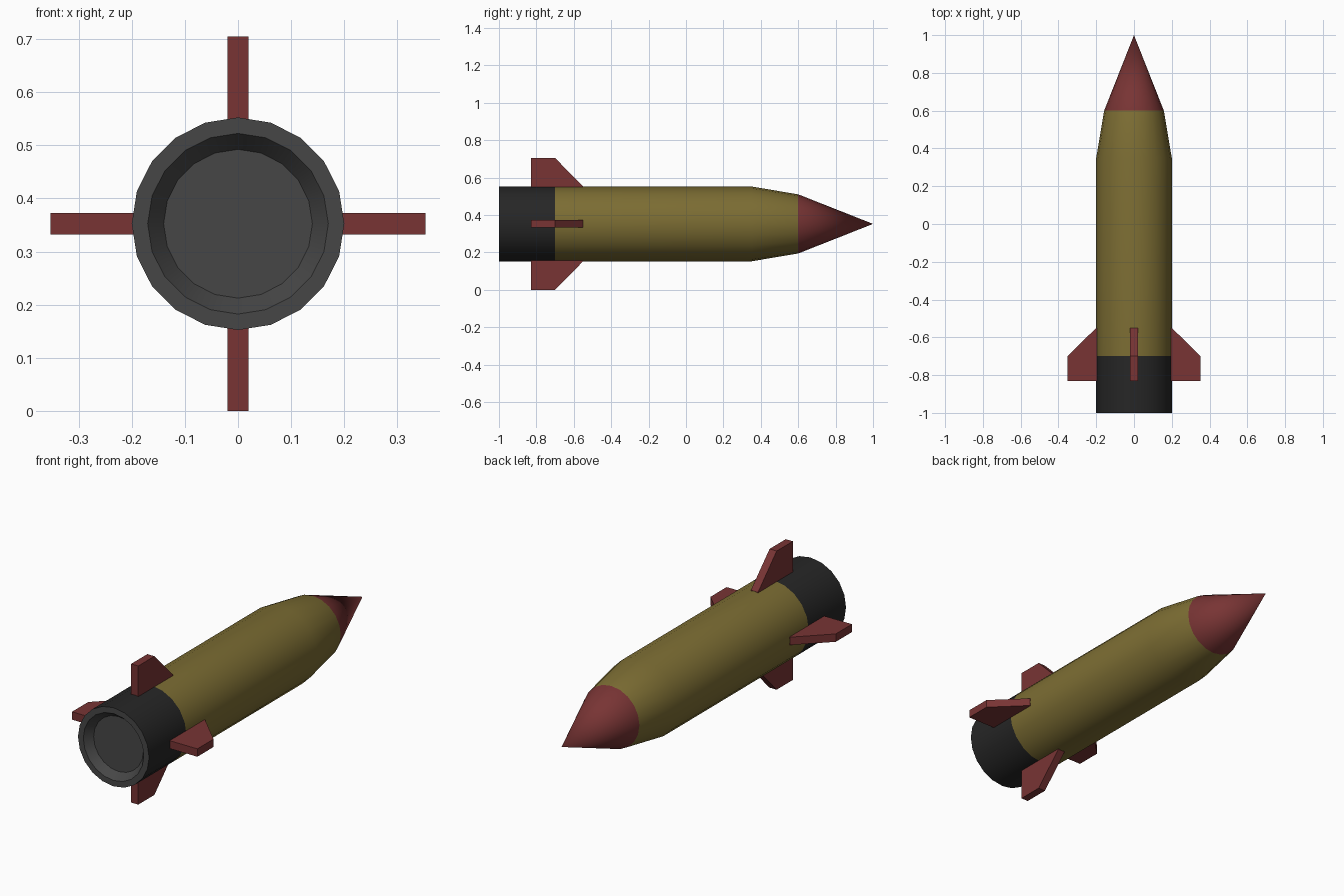
import bpy, bmesh, math
from mathutils import Matrix, Vector

if "Cube" in bpy.data.objects:
    bpy.data.objects.remove(bpy.data.objects["Cube"])

SIDES = 20
AXIS_Z = 0.3525


def material(name, rgb):
    lin = [((c / 255 + 0.055) / 1.055) ** 2.4 for c in rgb]
    m = bpy.data.materials.new(name)
    m.diffuse_color = (*lin, 1)
    m.use_nodes = True
    m.node_tree.nodes["Principled BSDF"].inputs["Base Color"].default_value = m.diffuse_color
    return m


olive = material("olive", (124, 109, 51))
red = material("dull red", (120, 52, 52))
black = material("black", (38, 38, 38))
grey = material("dark grey", (70, 70, 70))


def add_object(name, bm, mats):
    bmesh.ops.recalc_face_normals(bm, faces=bm.faces)
    me = bpy.data.meshes.new(name)
    bm.to_mesh(me)
    bm.free()
    for m in mats:
        me.materials.append(m)
    ob = bpy.data.objects.new(name, me)
    ob.location.z = AXIS_Z
    bpy.context.collection.objects.link(ob)
    return ob


# Hull: (y, radius) rings from nozzle recess to the nose
profile = [(-0.96, 0.14), (-1.0, 0.17), (-1.0, 0.2), (-0.7, 0.2),
           (0.35, 0.2), (0.6, 0.158)]
bm = bmesh.new()
rings = []
for y, r in profile:
    angles = [2 * math.pi * i / SIDES for i in range(SIDES)]
    rings.append([bm.verts.new((r * math.sin(a), y, r * math.cos(a))) for a in angles])
tip = bm.verts.new((0, 1, 0))
bm.faces.new(rings[0])
for i in range(SIDES):
    j = (i + 1) % SIDES
    for a, b in zip(rings, rings[1:]):
        bm.faces.new((a[i], a[j], b[j], b[i]))
    bm.faces.new((rings[-1][i], rings[-1][j], tip))

# Colour bands along the length
for f in bm.faces:
    y = f.calc_center_median().y
    f.material_index = 3 if y < -0.9 else 2 if y < -0.7 else 0 if y < 0.6 else 1
hull = add_object("hull", bm, [olive, red, black, grey])
bpy.context.view_layer.objects.active = hull
hull.select_set(True)
bpy.ops.object.shade_smooth_by_angle(angle=math.radians(30))
hull.select_set(False)

# Four tail fins
outline = [(-0.83, 0.19), (-0.55, 0.19), (-0.55, 0.2), (-0.7, 0.3525), (-0.83, 0.3525)]
for k, name in enumerate(("top_fin", "right_fin", "bottom_fin", "left_fin")):
    bm = bmesh.new()
    face = bm.faces.new([bm.verts.new((-0.02, y, r)) for y, r in outline])
    ext = bmesh.ops.extrude_face_region(bm, geom=[face], use_keep_orig=True)
    moved = [v for v in ext["geom"] if isinstance(v, bmesh.types.BMVert)]
    bmesh.ops.translate(bm, verts=moved, vec=Vector((0.04, 0, 0)))
    bm.transform(Matrix.Rotation(k * math.pi / 2, 4, 'Y'))
    add_object(name, bm, [red])
